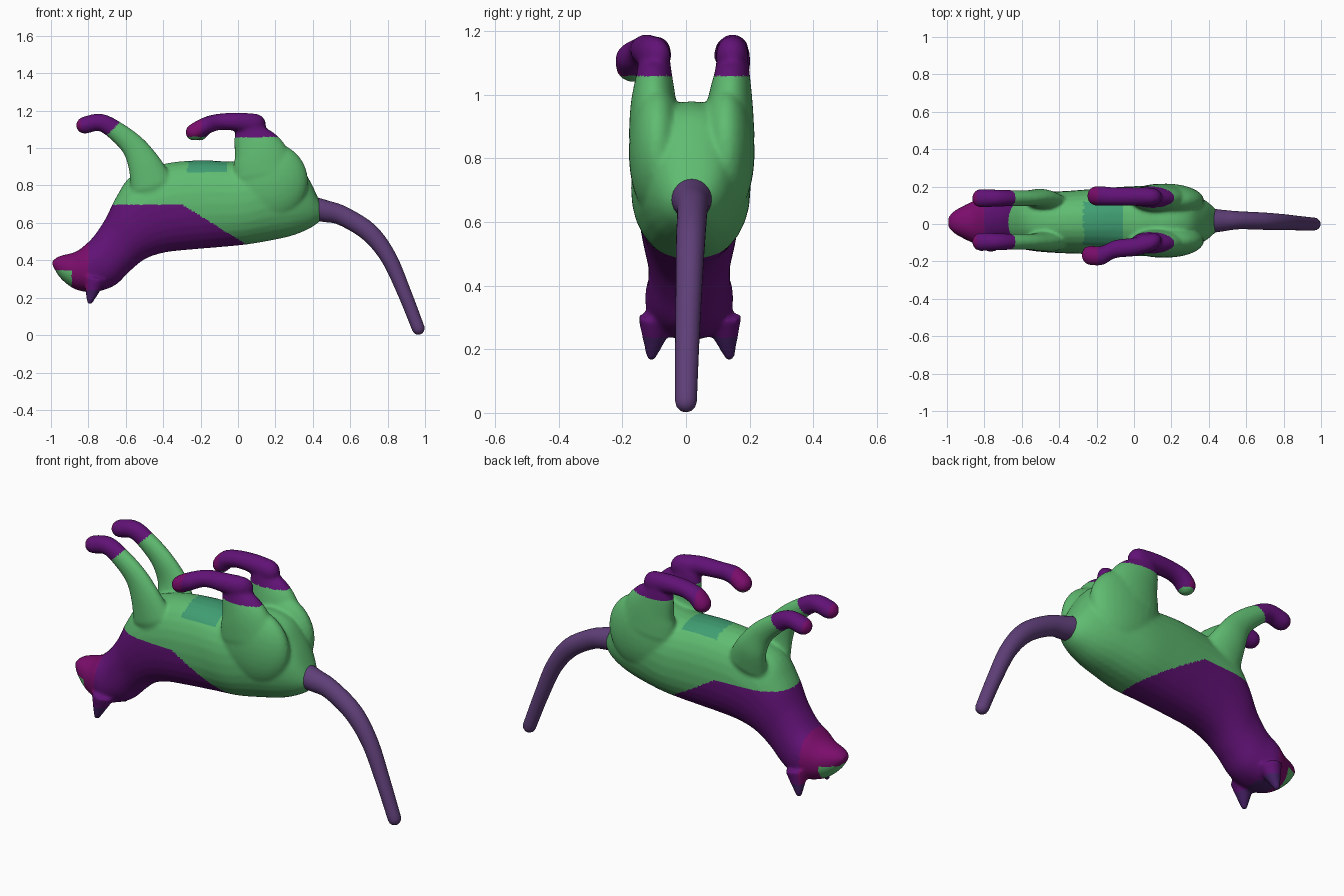
import bpy, bmesh, math
from mathutils import Vector, Matrix

if "Cube" in bpy.data.objects:
    bpy.data.objects.remove(bpy.data.objects["Cube"])

SEG = 28


def material(name, rgb):
    m = bpy.data.materials.new(name)
    m.diffuse_color = (*rgb, 1)
    m.use_nodes = True
    m.node_tree.nodes["Principled BSDF"].inputs["Base Color"].default_value = m.diffuse_color
    return m


def spline(rows, steps=5):
    # Catmull-Rom through rows of numbers
    out = []
    for i in range(len(rows) - 1):
        p0, p1 = rows[max(i - 1, 0)], rows[i]
        p2, p3 = rows[i + 1], rows[min(i + 2, len(rows) - 1)]
        for s in range(steps):
            t = s / steps
            out.append([0.5 * (2 * b + (c - a) * t + (2 * a - 5 * b + 4 * c - d) * t * t
                               + (3 * b - a - 3 * c + d) * t ** 3)
                        for a, b, c, d in zip(p0, p1, p2, p3)])
    return out + [list(rows[-1])]


def loft(bm, sections, power=2.0):
    # sections: lower x, lower z, upper x, upper z, centre y, half width
    rings = []
    for lx, lz, ux, uz, y, w in sections:
        c = Vector(((lx + ux) / 2, y, (lz + uz) / 2))
        h = Vector(((ux - lx) / 2, 0, (uz - lz) / 2))
        ring = []
        for k in range(SEG):
            a = 2 * math.pi * k / SEG
            ca, sa = math.cos(a), math.sin(a)
            ca = math.copysign(abs(ca) ** (2 / power), ca)
            sa = math.copysign(abs(sa) ** (2 / power), sa)
            ring.append(bm.verts.new(c + h * sa + Vector((0, w * ca, 0))))
        rings.append(ring)
    for a, b in zip(rings, rings[1:]):
        for k in range(SEG):
            j = (k + 1) % SEG
            bm.faces.new((a[k], a[j], b[j], b[k]))
    bm.faces.new(rings[0][::-1])
    bm.faces.new(rings[-1])


def tube(bm, points):
    # points: x, y, z, radius in side view, half width in y
    pts = spline(points)
    # rounded ends
    def cap(p, q):
        d = (Vector(p[:3]) - Vector(q[:3])).normalized()
        return [[*(Vector(p[:3]) + d * p[3] * math.sin(t)), p[3] * math.cos(t), p[4] * math.cos(t)]
                for t in (0.5, 0.95, 1.3, 1.5)]
    pts = cap(pts[0], pts[1])[::-1] + pts + cap(pts[-1], pts[-2])
    sections = []
    for i, (x, y, z, r, w) in enumerate(pts):
        a, b = pts[max(i - 1, 0)], pts[min(i + 1, len(pts) - 1)]
        t = Vector((b[0] - a[0], b[2] - a[2])).normalized()
        sections.append((x + t.y * r, z - t.x * r, x - t.y * r, z + t.x * r, y, w))
    loft(bm, sections)


def ball(bm, centre, size):
    bmesh.ops.create_uvsphere(bm, u_segments=28, v_segments=18, radius=1,
                              matrix=Matrix.Translation(centre) @ Matrix.Diagonal((*size, 1)))


def finish(bm, name):
    bmesh.ops.recalc_face_normals(bm, faces=bm.faces)
    me = bpy.data.meshes.new(name)
    bm.to_mesh(me)
    bm.free()
    ob = bpy.data.objects.new(name, me)
    bpy.context.collection.objects.link(ob)
    bpy.context.view_layer.objects.active = ob
    return ob


# Torso, neck and head of the animal lying on its back
bm = bmesh.new()
loft(bm, spline([
    (-0.985, 0.36, -0.997, 0.39, 0.01, 0.03),
    (-0.945, 0.30, -0.96, 0.42, 0.01, 0.065),
    (-0.87, 0.245, -0.87, 0.445, 0.01, 0.108),
    (-0.77, 0.23, -0.82, 0.48, 0.01, 0.138),
    (-0.66, 0.265, -0.77, 0.53, 0.01, 0.13),
    (-0.58, 0.34, -0.71, 0.62, 0.01, 0.13),
    (-0.50, 0.405, -0.65, 0.74, 0.01, 0.148),
    (-0.40, 0.44, -0.57, 0.85, 0.01, 0.16),
    (-0.28, 0.455, -0.40, 0.915, 0.01, 0.168),
    (-0.10, 0.47, -0.20, 0.935, 0.015, 0.178),
    (0.05, 0.485, 0.00, 0.93, 0.015, 0.188),
    (0.18, 0.507, 0.16, 0.98, 0.018, 0.178),
    (0.30, 0.535, 0.29, 0.95, 0.018, 0.15),
    (0.40, 0.58, 0.37, 0.85, 0.018, 0.105),
    (0.46, 0.63, 0.43, 0.73, 0.018, 0.05)]), 2.2)

# Ears
for s in (-1, 1):
    y = 0.012 + s * 0.103
    tip, base = Vector((-0.795, 0.014 + s * 0.125, 0.165)), Vector((-0.765, y, 0.30))
    rot = (tip - base).to_track_quat('Z', 'Y').to_matrix().to_4x4()
    bmesh.ops.create_cone(bm, cap_ends=True, segments=20, radius1=0.062, radius2=0.012,
                          depth=(tip - base).length,
                          matrix=Matrix.Translation((tip + base) / 2) @ rot)

# Front legs, shoulders, hind legs and feet
for s, yf, yh, yt, dx in ((-1, -0.095, -0.1, -0.168, -0.03), (1, 0.138, 0.145, 0.15, 0.0)):
    tube(bm, [(-0.46, 0.01 + s * 0.095, 0.80, 0.12, 0.065), (-0.50, yf, 0.91, 0.09, 0.05),
              (-0.56, yf, 1.01, 0.066, 0.043), (-0.65, yf, 1.09, 0.053, 0.043),
              (-0.735, yf, 1.137, 0.047, 0.046), (-0.82, yf, 1.122, 0.046, 0.05)])
    ball(bm, (0.17, 0.018 + s * 0.108, 0.82), (0.205, 0.09, 0.21))
    tube(bm, [(0.14, 0.018 + s * 0.118, 0.87, 0.17, 0.08), (0.115, 0.018 + s * 0.12, 0.97, 0.145, 0.072),
              (0.07, yh, 1.07, 0.095, 0.055), (0.06, yh, 1.13, 0.055, 0.048)])
    tube(bm, [(0.09, yh, 1.125, 0.06, 0.05), (0.0, (yh * 2 + yt) / 3, 1.14, 0.05, 0.05),
              (-0.10, (yh + yt) / 2, 1.14, 0.044, 0.049),
              (-0.17, yt, 1.12, 0.046, 0.052), (-0.205 + dx, yt, 1.085, 0.046, 0.052)])

body = finish(bm, "body_and_legs")
rm = body.modifiers.new("Fuse", 'REMESH')
rm.mode, rm.voxel_size = 'VOXEL', 0.009
sm = body.modifiers.new("Soften", 'SMOOTH')
sm.factor, sm.iterations = 0.5, 8
for m in ("Fuse", "Soften"):
    bpy.ops.object.modifier_apply(modifier=m)

# Coat colours by region
for n, c in (("green coat", (0.115, 0.5, 0.165)), ("purple back", (0.12, 0.006, 0.18)),
             ("magenta muzzle", (0.2, 0.004, 0.15)), ("teal belly", (0.05, 0.34, 0.17)),
             ("dark ear", (0.06, 0.015, 0.13))):
    body.data.materials.append(material(n, c))


def coat(p):
    x, y, z = p
    if x < -0.89 and z < 0.35:
        return 0
    if z < 0.24 and x < -0.74:
        return 4
    if x < -0.8 and z < 0.6:
        return 2
    if z < min(0.695, 0.68 - (x + 0.27) * 0.62) and x < 0.1:
        return 1
    if (x < -0.4 and z - x > 1.77) or (x > -0.4 and z > 1.06):
        if x < -0.84 or -0.3 < x < -0.19:
            return 2
        return 1
    if -0.27 < x < -0.06 and z > 0.87 and abs(y) < 0.12:
        return 3
    return 0


for f in body.data.polygons:
    f.material_index = coat(f.center)
    f.use_smooth = True

# Tail
bm = bmesh.new()
tube(bm, [(0.40, 0.018, 0.675, 0.066, 0.068), (0.47, 0.018, 0.662, 0.058, 0.058),
          (0.56, 0.02, 0.637, 0.052, 0.048), (0.70, 0.015, 0.55, 0.05, 0.046),
          (0.805, 0.01, 0.415, 0.043, 0.042), (0.89, 0.004, 0.225, 0.037, 0.038),
          (0.964, 0.0, 0.036, 0.034, 0.034)])
tail = finish(bm, "tail")
tail.data.materials.append(material("violet tail", (0.115, 0.05, 0.19)))
for f in tail.data.polygons:
    f.use_smooth = True
